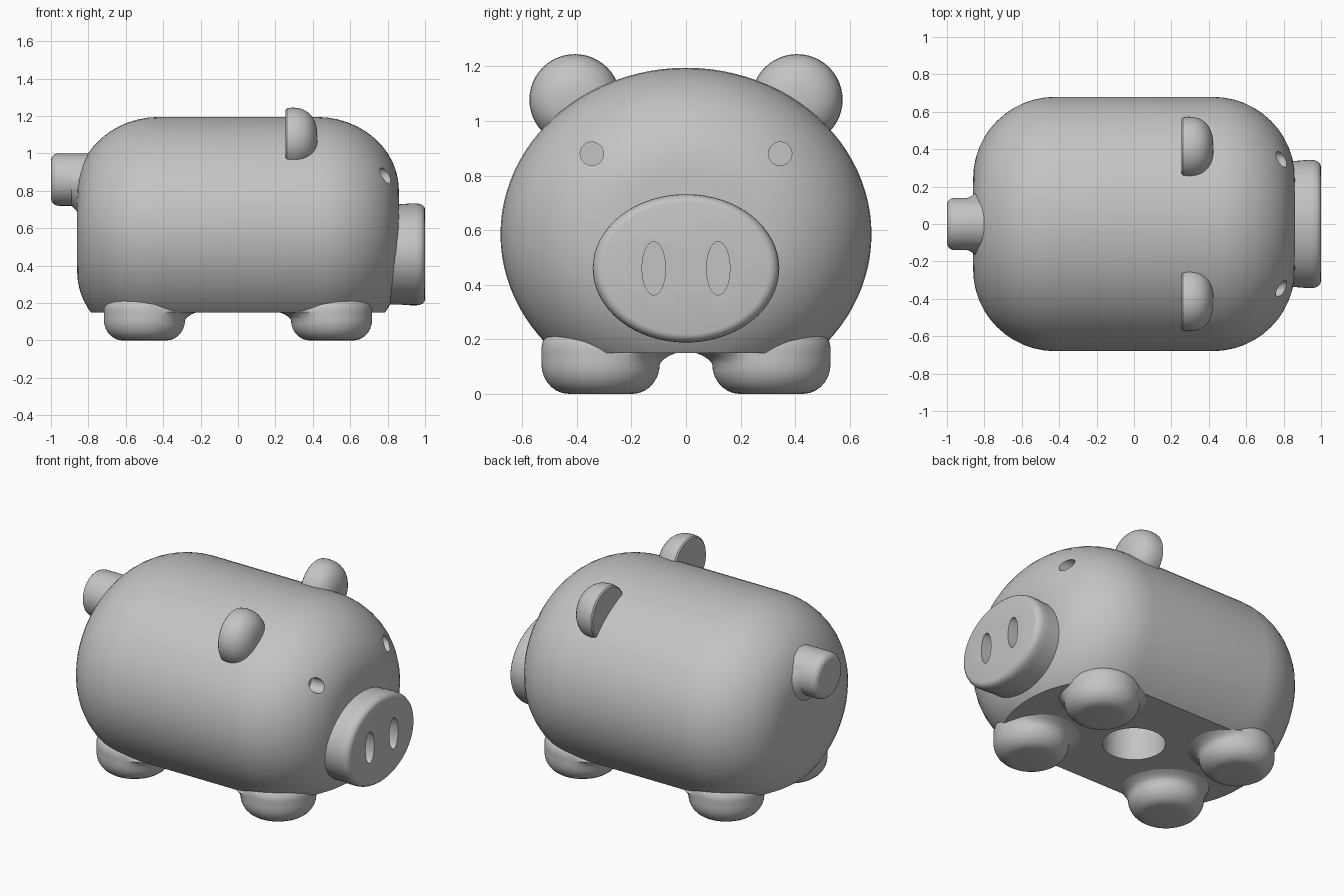
import bpy, bmesh, math
from mathutils import Matrix, Vector

old = bpy.data.objects.get("Cube")
if old:
    bpy.data.objects.remove(old, do_unlink=True)

GREY = (0.55, 0.55, 0.55, 1)
clay = bpy.data.materials.new("grey_clay")
clay.use_nodes = True
clay.diffuse_color = GREY
clay.node_tree.nodes["Principled BSDF"].inputs["Base Color"].default_value = GREY

ALONG_X = Matrix(((0, 0, 1), (1, 0, 0), (0, 1, 0))).to_4x4()   # local x,y,z -> world y,z,x
UPRIGHT = Matrix.Identity(4)


def lathe(name, rings, place, scale=(1, 1), axis=UPRIGHT, flare_dir=None, segs=64):
    """Stack rings of (radius, height, flare); flare widens a ring towards flare_dir only."""
    bm = bmesh.new()
    loops = []
    for ring in rings:
        r, h = ring[:2]
        flare = ring[2] if len(ring) > 2 else 0
        loop = []
        for i in range(segs):
            a = math.tau * i / segs
            d = Vector((math.cos(a), math.sin(a)))
            extra = flare * min(1, max(0, d.dot(flare_dir) + 0.4)) if flare_dir else 0
            loop.append(bm.verts.new((d.x * (r + extra) * scale[0], d.y * (r + extra) * scale[1], h)))
        loops.append(loop)
    for a, b in zip(loops, loops[1:]):
        for i in range(segs):
            j = (i + 1) % segs
            bm.faces.new((a[i], a[j], b[j], b[i]))
    bm.faces.new(loops[0])
    bm.faces.new(loops[-1])
    bm.transform(Matrix.Translation(place) @ axis)
    bmesh.ops.recalc_face_normals(bm, faces=bm.faces)
    mesh = bpy.data.meshes.new(name)
    bm.to_mesh(mesh)
    bm.free()
    mesh.materials.append(clay)
    ob = bpy.data.objects.new(name, mesh)
    bpy.context.collection.objects.link(ob)
    return ob


def carve(ob, cutters):
    for c in cutters:
        c.hide_render = True
        mod = ob.modifiers.new("carve", 'BOOLEAN')
        mod.operation = 'DIFFERENCE'
        mod.solver = 'EXACT'
        mod.object = c
    dg = bpy.context.evaluated_depsgraph_get()
    mesh = bpy.data.meshes.new_from_object(ob.evaluated_get(dg))
    ob.modifiers.clear()
    ob.data = mesh
    for c in cutters:
        bpy.data.objects.remove(c, do_unlink=True)


def arc(r0, h0, dr, dh, steps, power=1.0):
    """Quarter curve from (r0, h0) inwards by dr while rising by dh."""
    pts = []
    for i in range(steps + 1):
        t = math.pi / 2 * i / steps
        pts.append((r0 - dr * (1 - math.cos(t) ** power), h0 + dh * math.sin(t) ** power))
    return pts


parts = []

# Body: elliptical barrel with rounded ends and a flat belly
end = arc(1, 0.42, 0.64, 0.44, 12)
barrel = [(r, -h) for r, h in reversed(end)] + end
body = lathe("body", barrel, (0, 0, 0.585), (0.68, 0.61), ALONG_X, segs=96)
bm = bmesh.new()
bm.from_mesh(body.data)
cut = bmesh.ops.bisect_plane(bm, geom=bm.verts[:] + bm.edges[:] + bm.faces[:],
                             plane_co=(0, 0, 0.15), plane_no=(0, 0, -1), clear_outer=True)
rim = [e for e in cut["geom_cut"] if isinstance(e, bmesh.types.BMEdge)]
bmesh.ops.contextual_create(bm, geom=rim)
bmesh.ops.recalc_face_normals(bm, faces=bm.faces)
bm.to_mesh(body.data)
bm.free()

# Eye sockets and the round belly opening
holes = [lathe("eye_cutter", [(0.043, 0.72), (0.043, 1)], (0, s * 0.345, 0.88), axis=ALONG_X, segs=32)
         for s in (-1, 1)]
holes.append(lathe("belly_cutter", [(0.18, -0.1), (0.18, 0.4)], (0, 0, 0)))
carve(body, holes)
parts.append(body)

# Snout: oval disc with a rounded rim and two nostrils
snout = lathe("snout", [(1.0, 0.7), (0.985, 0.86), (1.0, 0.92)] + arc(1, 0.955, 0.11, 0.045, 4),
              (0, 0, 0.46), (0.342, 0.272), ALONG_X)
carve(snout, [lathe("nostril_cutter", [(1, 0.92), (1, 1.1)], (0, s * 0.118, 0.46),
                    (0.043, 0.098), ALONG_X, segs=32) for s in (-1, 1)])
parts.append(snout)

# Tail: stubby peg spreading into the rump below
tail = lathe("tail", [(0.14, -0.7), (0.14, -0.85, 0.05), (0.14, -0.865, 0.025), (0.14, -0.89)]
             + [(r, -h) for r, h in arc(0.14, 0.96, 0.04, 0.04, 5)],
             (0, 0, 0.86), axis=ALONG_X, flare_dir=Vector((0, -1)))
parts.append(tail)

# Legs: squat rounded pads that spread into the belly on their inner side
sole = [(r, 0.11 - h) for r, h in reversed(arc(0.217, 0, 0.1, 0.11, 7))]
shoulder = arc(0.217, 0.17, 0.2, 0.1, 7)
web = [(0.217, 0.125, 0.012), (0.217, 0.14, 0.035), (0.217, 0.152, 0.065)]
for sx, xname in ((1, "front"), (-1, "back")):
    for sy, yname in ((1, "left"), (-1, "right")):
        inward = Vector((-sx, -sy)).normalized()
        parts.append(lathe(f"{xname}_{yname}_leg", sole + web + shoulder,
                           (sx * 0.5, sy * 0.313, 0), flare_dir=inward))

# Ears: half-round knobs, flat at the back
for s, side in ((1, "left"), (-1, "right")):
    parts.append(lathe(f"{side}_ear", [(0.155, 0.255), (0.163, 0.262)] + arc(0.167, 0.29, 0.16, 0.135, 9, 0.85),
                       (0, s * 0.407, 1.078), axis=ALONG_X, segs=48))

# Smooth shading with crisp edges
bpy.ops.object.select_all(action='DESELECT')
for ob in parts:
    ob.select_set(True)
bpy.context.view_layer.objects.active = body
bpy.ops.object.shade_smooth_by_angle(angle=math.radians(35))
